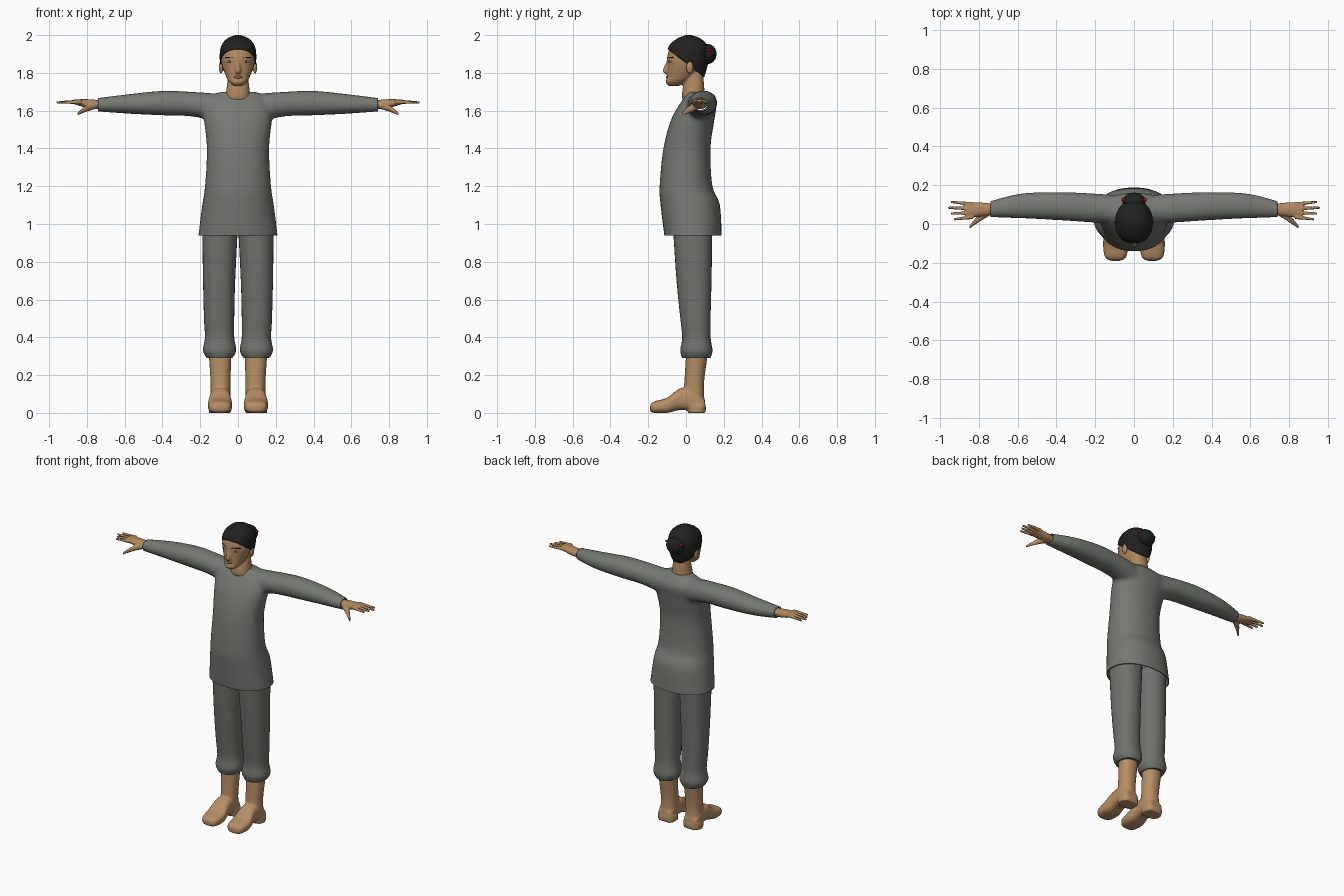
import bpy, bmesh, math
from mathutils import Matrix

cube = bpy.data.objects.get("Cube")
if cube:
    bpy.data.objects.remove(cube)


def material(name, *rgb):
    mat = bpy.data.materials.new(name)
    mat.use_nodes = True
    mat.diffuse_color = (*rgb, 1)
    shader = next(n for n in mat.node_tree.nodes if n.type == "BSDF_PRINCIPLED")
    shader.inputs["Base Color"].default_value = (*rgb, 1)
    shader.inputs["Roughness"].default_value = .8
    return mat


SKIN = material("skin", .44, .25, .12)
HAIR = material("black hair", .015, .015, .016)
CLOTH = material("grey tunic cloth", .18, .19, .17)
TROUSER = material("grey trouser cloth", .16, .17, .15)
LEATHER = material("tan leather", .47, .27, .13)
LIPS = material("lip", .33, .15, .09)
DARK = material("eye dark", .03, .02, .02)
WHITE = material("eye white", .5, .42, .35)
RED = material("red tie", .25, .01, .01)


def spline(a, b, c, d, t):
    """Value between b and c on a smooth curve through all four."""
    return b + t / 2 * (c - a + t * (2*a - 5*b + 4*c - d + t * (3*(b - c) + d - a)))


def resample(rows, steps=5):
    """Smooth in-between sections for a list of section rows."""
    last = len(rows) - 1
    for i in range(last):
        near = [rows[max(0, min(last, i + k))] for k in (-1, 0, 1, 2)]
        for step in range(steps):
            yield [spline(*values, step / steps) for values in zip(*near)]
    yield rows[last]


def signed_power(value, exponent):
    return math.copysign(abs(value) ** exponent, value)


def loft(bm, axis, rows, power=2.2, sides=32):
    """Rounded sections along an axis; a row is (position, min a, max a, min b, max b)."""
    rings = []
    for t, a_min, a_max, b_min, b_max in resample(rows):
        ring = []
        for k in range(sides):
            angle = math.tau * k / sides
            u = signed_power(math.cos(angle), 2 / power)
            v = signed_power(math.sin(angle), 2 / power)
            a = (a_min + a_max + u * (a_max - a_min)) / 2
            b = (b_min + b_max + v * (b_max - b_min)) / 2
            place = {"x": (t, a, b), "y": (a, t, b), "z": (a, b, t)}[axis]
            ring.append(bm.verts.new(place))
        rings.append(ring)
    for low, high in zip(rings, rings[1:]):
        for k in range(sides):
            n = (k + 1) % sides
            bm.faces.new((low[k], low[n], high[n], high[k]))
    bm.faces.new(rings[0])
    bm.faces.new(rings[-1])


def centred(*rows):
    """Symmetric rows from (height, half width, front, back)."""
    return [(z, -half, half, front, back) for z, half, front, back in rows]


def ball(bm, centre, radii):
    matrix = Matrix.Translation(centre) @ Matrix.Diagonal((*radii, 1))
    bmesh.ops.create_uvsphere(bm, u_segments=24, v_segments=16, radius=1, matrix=matrix)


def finish(name, bm, mat, mirror=False, voxel=0, smooth=4, cuts=(), shell=0):
    """Mirror, fuse, trim and shade one part; cuts are (point, outward normal)."""
    bmesh.ops.recalc_face_normals(bm, faces=bm.faces)
    mesh = bpy.data.meshes.new(name)
    bm.to_mesh(mesh)
    bm.free()
    part = bpy.data.objects.new(name, mesh)
    bpy.context.collection.objects.link(part)
    if mirror:
        part.modifiers.new("mirror", "MIRROR").use_mirror_merge = False
    if voxel:
        fuse = part.modifiers.new("fuse", "REMESH")
        fuse.mode, fuse.voxel_size = "VOXEL", voxel
        soften = part.modifiers.new("soften", "SMOOTH")
        soften.factor, soften.iterations = .5, smooth
    graph = bpy.context.evaluated_depsgraph_get()
    mesh = bpy.data.meshes.new_from_object(part.evaluated_get(graph))
    part.modifiers.clear()
    bm = bmesh.new()
    bm.from_mesh(mesh)
    for point, normal in cuts:
        bmesh.ops.bisect_plane(bm, geom=bm.verts[:] + bm.edges[:] + bm.faces[:],
                               plane_co=point, plane_no=normal, clear_outer=True)
    bm.to_mesh(mesh)
    bm.free()
    part.data = mesh
    mesh.materials.clear()
    mesh.materials.append(mat)
    mesh.shade_smooth()
    mesh.set_sharp_from_angle(angle=math.radians(50))
    if shell:
        thickness = part.modifiers.new("thickness", "SOLIDIFY")
        thickness.thickness, thickness.offset = shell, -1


def ball_part(name, mat, centre, radii, mirror=False):
    bm = bmesh.new()
    ball(bm, centre, radii)
    finish(name, bm, mat, mirror)


# Tunic: body and sleeves fused, then opened at the hem and cuffs
bm = bmesh.new()
loft(bm, "z", centred((.9, .215, -.11, .19), (1.1, .19, -.135, .18), (1.2, .175, -.14, .14),
                      (1.4, .165, -.12, .13), (1.55, .18, -.08, .15), (1.64, .18, -.03, .16),
                      (1.7, .1, .01, .11)))
sleeve = [(.1, 0, .15, 1.54, 1.69), (.25, .01, .16, 1.57, 1.7), (.4, .02, .165, 1.575, 1.705),
          (.6, .03, .155, 1.585, 1.685), (.8, .035, .1, 1.6, 1.66)]
openings = [((0, 0, .94), (0, 0, -1))]
for side in (1, -1):
    loft(bm, "x", [(side * x, *section) for x, *section in sleeve])
    openings.append(((side * .74, 0, 0), (side, 0, 0)))
finish("tunic", bm, CLOTH, voxel=.011, smooth=8, cuts=openings, shell=.007)

# Trouser legs with gathered ends
bm = bmesh.new()
loft(bm, "z", [(.29, .03, .165, -.02, .13), (.33, .01, .185, -.03, .14), (.4, .02, .175, -.02, .13),
               (.5, .02, .18, -.03, .13), (.7, .015, .185, -.05, .135), (1, 0, .19, -.07, .14)])
finish("trouser_legs", bm, TROUSER, mirror=True)

# Boots: shaft, foot and heel fused
bm = bmesh.new()
loft(bm, "z", [(.05, .04, .15, -.02, .1), (.15, .04, .145, -.01, .095), (.31, .035, .155, 0, .115)])
loft(bm, "y", [(-.19, .07, .12, .01, .04), (-.17, .04, .15, 0, .06), (-.1, .03, .16, 0, .08),
               (-.03, .04, .15, .015, .13), (.05, .04, .15, .01, .12), (.1, .05, .14, .01, .07)], power=2.8)
loft(bm, "z", [(z, .035, .155, .01, .105) for z in (0, .04)], power=3)
finish("boots", bm, LEATHER, mirror=True, voxel=.007)

# Hands: palm, four fanned fingers and a thumb
bm = bmesh.new()
loft(bm, "x", [(.7, .05, .1, 1.61, 1.65), (.78, .04, .11, 1.61, 1.66), (.87, .03, .11, 1.635, 1.66)])
for k in range(4):
    root = .036 + .022 * k
    tip = root + .008 * (k - 1.5)
    reach = .96 - .015 * abs(k - 2)
    loft(bm, "x", [(.83, root - .011, root + .011, 1.635, 1.66),
                   (reach, tip - .006, tip + .006, 1.637, 1.65)], sides=12)
loft(bm, "x", [(.75, .04, .08, 1.61, 1.645), (.8, .01, .05, 1.595, 1.63),
               (.85, -.025, -.01, 1.575, 1.59)], sides=16)
finish("hands", bm, SKIN, mirror=True, voxel=.004, smooth=3)

# Head, neck and nose fused
bm = bmesh.new()
loft(bm, "z", centred((1.73, .02, -.09, -.04), (1.75, .045, -.108, 0), (1.78, .063, -.1, .04),
                      (1.84, .085, -.098, .09), (1.88, .09, -.1, .1), (1.94, .08, -.08, .1),
                      (1.98, .03, -.02, .05)))
loft(bm, "z", centred((1.63, .07, 0, .1), (1.68, .065, -.022, .1), (1.8, .05, 0, .09)))
loft(bm, "z", centred((1.79, .01, -.1, -.06), (1.81, .018, -.123, -.06), (1.87, .008, -.1, -.06)), sides=16)
finish("head_and_neck", bm, SKIN, voxel=.006, smooth=3)

# Ears and face
ball_part("ears", SKIN, (.09, .02, 1.83), (.011, .018, .033), mirror=True)
ball_part("eyes", WHITE, (.043, -.084, 1.86), (.016, .007, .006), mirror=True)
ball_part("irises", DARK, (.043, -.087, 1.86), (.007, .006, .006), mirror=True)
ball_part("lips", LIPS, (0, -.097, 1.777), (.023, .009, .007))
bm = bmesh.new()
loft(bm, "x", [(x, y, y + .01, 1.88, 1.885) for x, y in ((.02, -.1), (.045, -.092), (.07, -.074))], sides=10)
finish("eyebrows", bm, DARK, mirror=True)

# Hair cap trimmed along a sloping hairline
bm = bmesh.new()
loft(bm, "z", centred((1.76, .06, -.05, .09), (1.82, .088, -.1, .11), (1.88, .097, -.104, .12),
                      (1.94, .09, -.092, .115), (1.98, .06, -.05, .08), (2, .015, 0, .03)), sides=48)
finish("hair_cap", bm, HAIR, cuts=[((0, -.09, 1.92), (0, -.76, -1))], shell=.006)

# Bun with its tie showing at each side
ball_part("hair_bun", HAIR, (0, .115, 1.9), (.06, .047, .053))
ball_part("hair_tie", RED, (.05, .125, 1.92), (.015, .012, .008), mirror=True)
